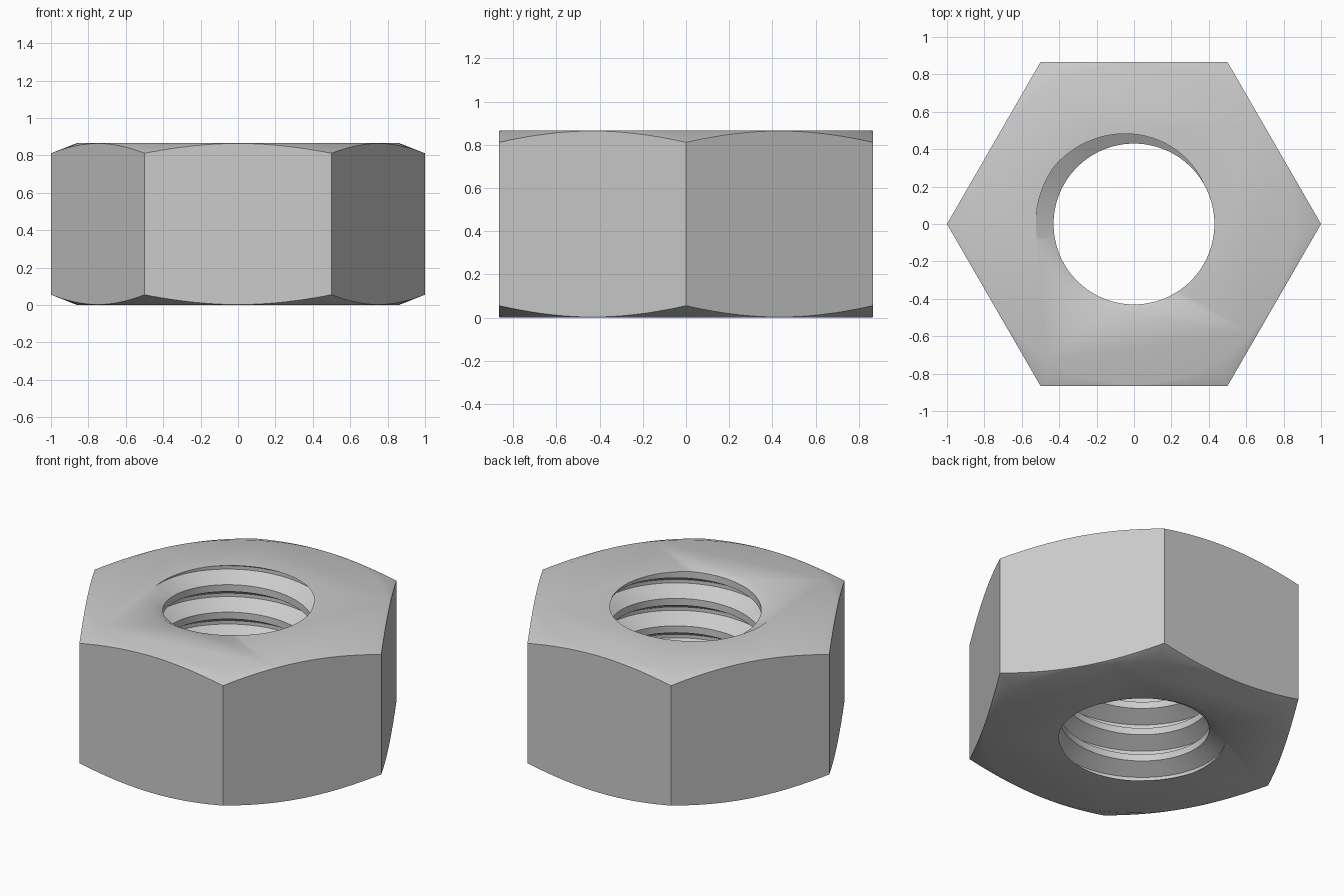
import bpy, bmesh
from math import pi, cos, sin, tau, radians

if "Cube" in bpy.data.objects:
    bpy.data.objects.remove(bpy.data.objects["Cube"])

H = 0.866                  # nut height and distance across half flats
PITCH = H / 5
R_MINOR, R_MAJOR = 0.43, 0.525
SEG = 144


def make_object(name, bm):
    bmesh.ops.recalc_face_normals(bm, faces=bm.faces[:])
    mesh = bpy.data.meshes.new(name)
    bm.to_mesh(mesh)
    bm.free()
    obj = bpy.data.objects.new(name, mesh)
    bpy.context.collection.objects.link(obj)
    return obj


def bridge(bm, a, b):
    for i in range(len(a)):
        j = (i + 1) % len(a)
        bm.faces.new((a[i], a[j], b[j], b[i]))


# Hexagonal body with a conical chamfer at both ends
def hex_body():
    bm = bmesh.new()
    flat_r, slope = 0.86, 0.055 / 0.14

    def ring(radius_z):
        out = []
        for i in range(SEG):
            t = tau * i / SEG
            hex_r = H / cos(t % (pi / 3) - pi / 6)
            r, z = radius_z(hex_r)
            out.append(bm.verts.new((r * cos(t), r * sin(t), z)))
        return out

    rings = [
        ring(lambda h: (flat_r, 0)),
        ring(lambda h: (h, slope * (h - flat_r))),
        ring(lambda h: (h, H - slope * (h - flat_r))),
        ring(lambda h: (flat_r, H)),
    ]
    for a, b in zip(rings, rings[1:]):
        bridge(bm, a, b)
    bm.faces.new(rings[0])
    bm.faces.new(rings[-1])
    return make_object("hex_nut", bm)


# Right-handed threaded rod used to cut the bore
def thread_cutter():
    bm = bmesh.new()
    profile = [(-PITCH / 16, R_MAJOR), (PITCH / 16, R_MAJOR),
               (PITCH * 3 / 8, R_MINOR), (PITCH * 5 / 8, R_MINOR)]
    cols = []
    for i in range(SEG):
        t = tau * i / SEG
        lift = H + PITCH * (t - radians(166)) / tau
        cols.append([bm.verts.new((r * cos(t), r * sin(t), lift + k * PITCH + dz))
                     for k in range(-8, 4) for dz, r in profile])
    n = len(cols[0])
    for i in range(SEG):
        a = cols[i]
        # the last column joins the first one, one pitch higher
        b = cols[i + 1] if i < SEG - 1 else cols[0][4:]
        for j in range(min(n, len(b)) - 1):
            bm.faces.new((a[j], b[j], b[j + 1], a[j + 1]))
    for z, d in ((-0.1003, -1), (H + 0.1003, 1)):
        bmesh.ops.bisect_plane(bm, geom=bm.verts[:] + bm.edges[:] + bm.faces[:], dist=1e-6,
                               plane_co=(0, 0, z), plane_no=(0, 0, d), clear_outer=True)
    bmesh.ops.holes_fill(bm, edges=[e for e in bm.edges if e.is_boundary], sides=0)
    obj = make_object("thread_cutter", bm)
    obj.hide_render = True
    return obj


nut = hex_body()
cutter = thread_cutter()
cut = nut.modifiers.new("threaded_bore", 'BOOLEAN')
cut.operation = 'DIFFERENCE'
cut.solver = 'EXACT'
cut.object = cutter

bpy.context.view_layer.objects.active = nut
nut.select_set(True)
bpy.ops.object.modifier_apply(modifier=cut.name)
bpy.data.objects.remove(cutter)
bpy.ops.object.shade_smooth_by_angle(angle=radians(35))
